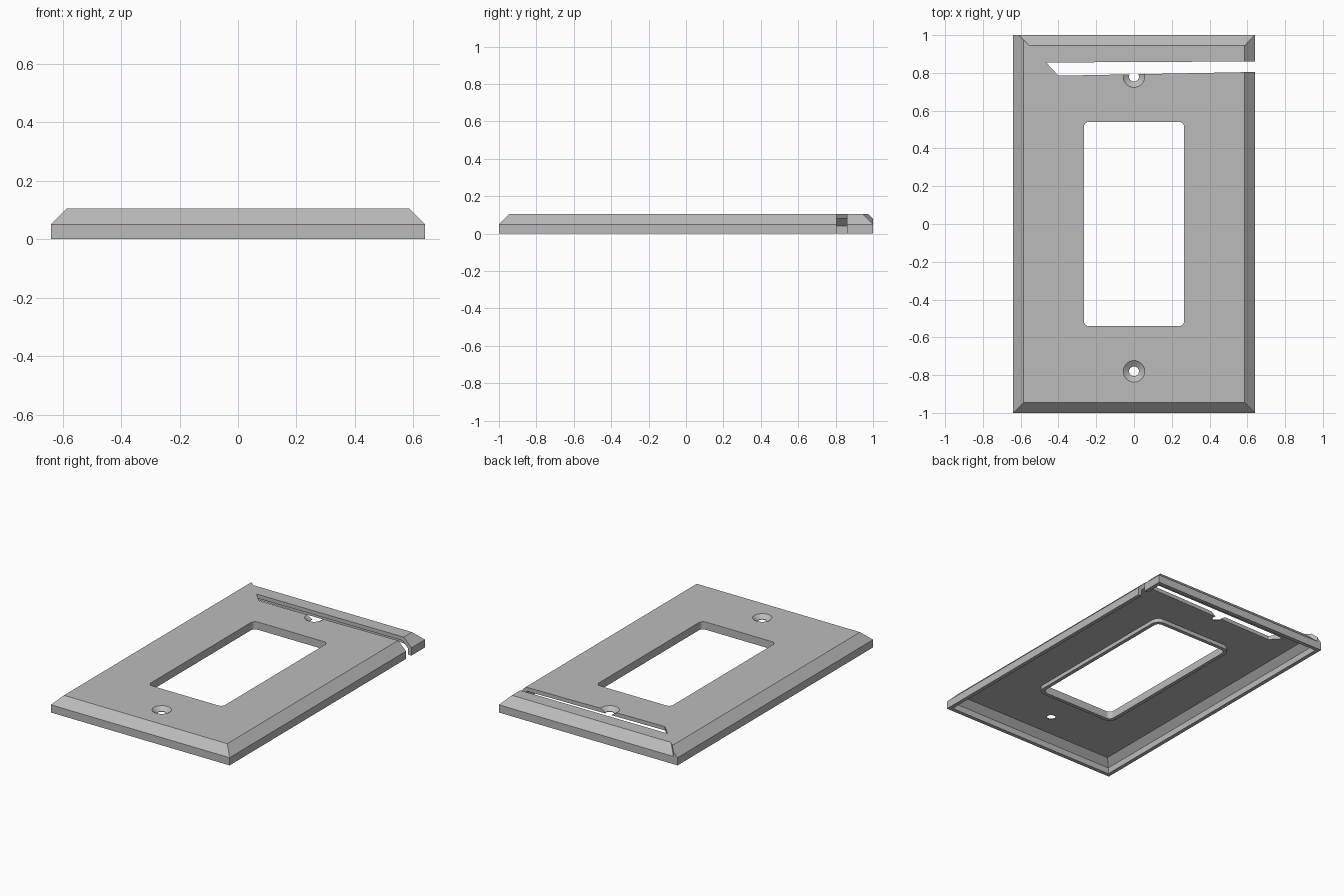
import bpy
import bmesh
import math

old = bpy.data.objects.get("Cube")
if old:
    bpy.data.objects.remove(old, do_unlink=True)

W, L, H = 0.64, 1.0, 0.105     # half width, half length, height
SKIRT = 0.05                   # height of the upright edge
BEVEL = H - SKIRT
WALL = 0.025

grey = bpy.data.materials.new("plain grey")
grey.use_nodes = True
colour = (0.5, 0.5, 0.5, 1)
grey.diffuse_color = colour
grey.node_tree.nodes["Principled BSDF"].inputs["Base Color"].default_value = colour


def loft(name, rings):
    """Closed solid through rings of equal point count."""
    bm = bmesh.new()
    rows = [[bm.verts.new(p) for p in ring] for ring in rings]
    n = len(rows[0])
    for a, b in zip(rows, rows[1:]):
        for i in range(n):
            j = (i + 1) % n
            bm.faces.new((a[i], a[j], b[j], b[i]))
    bm.faces.new(rows[0][::-1])
    bm.faces.new(rows[-1])
    bmesh.ops.recalc_face_normals(bm, faces=bm.faces)
    mesh = bpy.data.meshes.new(name)
    bm.to_mesh(mesh)
    bm.free()
    mesh.materials.append(grey)
    obj = bpy.data.objects.new(name, mesh)
    bpy.context.collection.objects.link(obj)
    return obj


def rect(x, y0, y1, z):
    return [(-x, y0, z), (x, y0, z), (x, y1, z), (-x, y1, z)]


def round_rect(x, y, r, z, steps=4):
    pts = []
    for k, (sx, sy) in enumerate(((1, 1), (-1, 1), (-1, -1), (1, -1))):
        for i in range(steps + 1):
            a = math.pi / 2 * (k + i / steps)
            pts.append((sx * (x - r) + r * math.cos(a), sy * (y - r) + r * math.sin(a), z))
    return pts


def circle(y, r, z, n=32):
    return [(r * math.cos(math.tau * i / n), y + r * math.sin(math.tau * i / n), z)
            for i in range(n)]


def combine(target, tool, operation="DIFFERENCE"):
    tool.hide_render = True
    mod = target.modifiers.new(tool.name, "BOOLEAN")
    mod.operation = operation
    mod.solver = "EXACT"
    mod.object = tool
    bpy.context.view_layer.objects.active = target
    bpy.ops.object.modifier_apply(modifier=mod.name)
    bpy.data.objects.remove(tool, do_unlink=True)


# Plate body, bevelled on the front and both sides
plate = loft("wall_plate", [rect(W, -L, L, 0), rect(W, -L, L, SKIRT),
                            rect(W - BEVEL, BEVEL - L, L, H)])

# Back bevel, with its mitre set in from the left-hand corner
profile = [(1.1, -0.05), (0.9, 0.15), (1.1, 0.15)]
combine(plate, loft("back_bevel_cutter", [[(0.39 - y, y, z) for y, z in profile],
                                          [(1, y, z) for y, z in profile]]))

# Hollow underside that follows the outside
w, l, bend, roof = W - WALL, L - WALL, SKIRT - 0.01, H - WALL
slope = roof - bend
combine(plate, loft("cavity_cutter", [rect(w, -l, l, -0.1), rect(w, -l, l, bend),
                                      rect(w - slope, slope - l, l - slope, roof)]))

# Collar and rounded opening in the middle
combine(plate, loft("collar", [round_rect(0.29, 0.565, 0.05, z) for z in (0.055, 0.095)]), "UNION")
combine(plate, loft("opening_cutter", [round_rect(0.266, 0.541, 0.03, z) for z in (-0.1, 0.2)]))

# Countersunk screw holes
for y in (-0.78, 0.78):
    combine(plate, loft("screw_cutter", [circle(y, 0.026, -0.1), circle(y, 0.026, 0.083),
                                         circle(y, 0.057, H), circle(y, 0.057, 0.2)]))

# Long slot running out through one side
slot = [(-0.465, 0.855), (-0.4, 0.785), (0.7, 0.806), (0.7, 0.861)]
combine(plate, loft("slot_cutter", [[(x, y, z) for x, y in slot] for z in (-0.1, 0.2)]))
